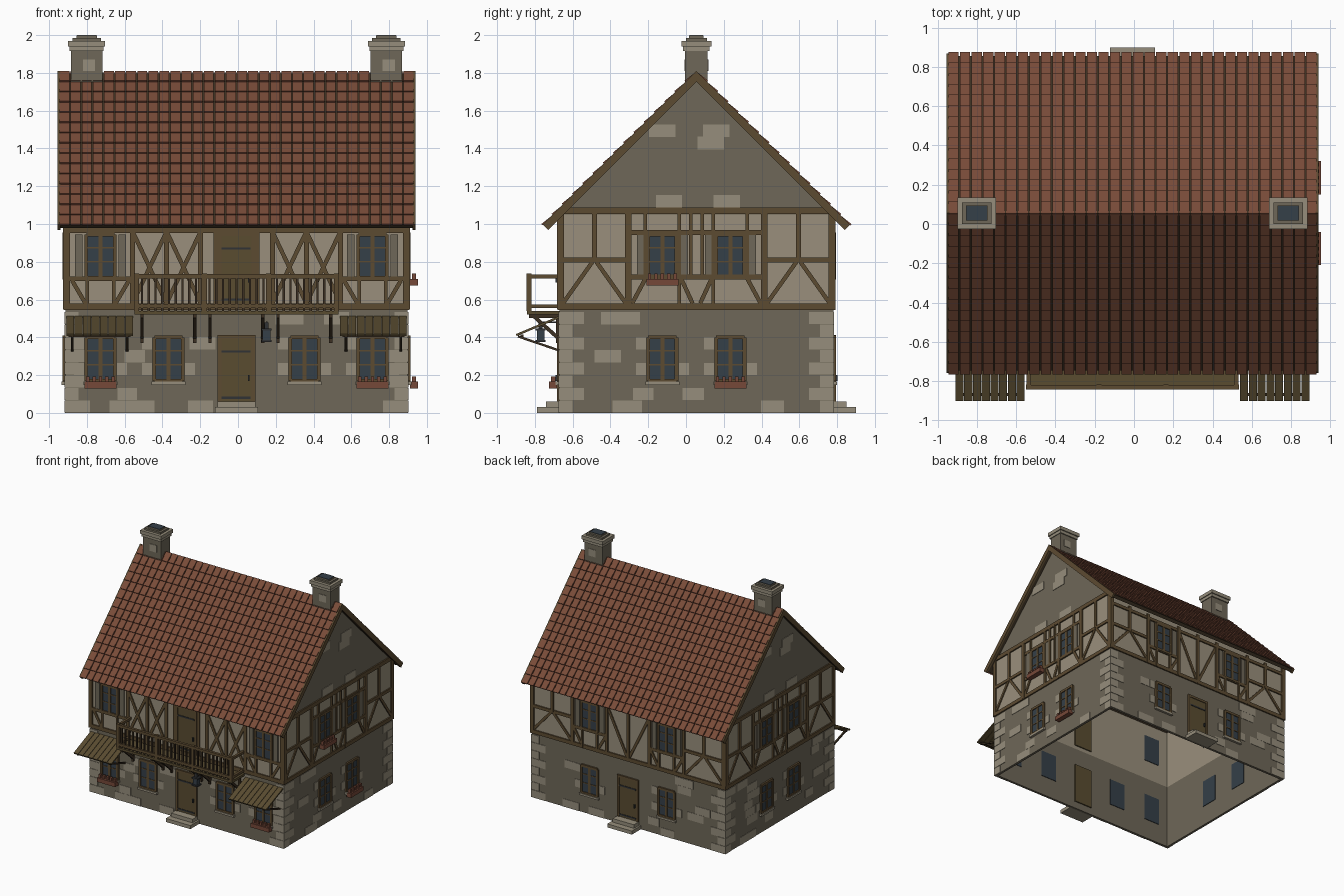
import bpy, bmesh, math, random
from mathutils import Matrix, Vector

if "Cube" in bpy.data.objects:
    bpy.data.objects.remove(bpy.data.objects["Cube"])
random.seed(7)

COLOURS = {
    "stone": (0.158, 0.137, 0.098), "pale_stone": (0.305, 0.27, 0.2),
    "plaster": (0.32, 0.275, 0.2), "timber": (0.108, 0.07, 0.031),
    "dark_timber": (0.045, 0.03, 0.016), "tile": (0.19, 0.07, 0.04),
    "glass": (0.035, 0.05, 0.065), "terracotta": (0.18, 0.065, 0.04),
    "plank": (0.1, 0.072, 0.03), "iron": (0.03, 0.032, 0.035),
}
MATS = {}
for name, rgb in COLOURS.items():
    m = bpy.data.materials.new(name)
    m.use_nodes = True
    m.diffuse_color = (*rgb, 1)
    m.node_tree.nodes["Principled BSDF"].inputs["Base Color"].default_value = (*rgb, 1)
    MATS[name] = m

HX, HY = 0.906, 0.725            # half size of the house
FLOOR, EAVE, RIDGE = 0.55, 1.05, 1.81
BASE = Matrix.Translation((-0.008, 0.055, 0))


def frame(u, n, origin):
    """Local axes: u along the wall, n outward, z up."""
    w = Vector((0, 0, 1))
    m = Matrix((u, n, w)).transposed().to_4x4()
    return BASE @ Matrix.Translation(origin) @ m


FRONT = frame((1, 0, 0), (0, -1, 0), (0, -HY, 0))
BACK = frame((-1, 0, 0), (0, 1, 0), (0, HY, 0))
RIGHT = frame((0, 1, 0), (1, 0, 0), (HX, 0, 0))
LEFT = frame((0, -1, 0), (-1, 0, 0), (-HX, 0, 0))
WALLS = [(FRONT, HX), (BACK, HX), (RIGHT, HY), (LEFT, HY)]
PARTS = {}


def mesh_for(part, mat):
    return PARTS.setdefault(part, (bmesh.new(), mat))[0]


def box(part, mat, M, u, n, z):
    """Box from three (low, high) ranges in a local frame."""
    c = [(a + b) / 2 for a, b in (u, n, z)]
    s = [b - a for a, b in (u, n, z)]
    bmesh.ops.create_cube(mesh_for(part, mat), size=1,
                          matrix=M @ Matrix.Translation(c) @ Matrix.Diagonal((*s, 1)))


def bar(part, mat, M, p, q, wide, thick):
    """Slanted bar between two local points."""
    p, q = Vector(p), Vector(q)
    rot = (q - p).to_track_quat('X', 'Z').to_matrix().to_4x4()
    size = Matrix.Diagonal(((q - p).length, wide, thick, 1))
    bmesh.ops.create_cube(mesh_for(part, mat), size=1,
                          matrix=M @ Matrix.Translation((p + q) / 2) @ rot @ size)


def post(M, u, z0, z1, w=0.026):
    box("timber_frame", "timber", M, (u - w / 2, u + w / 2), (-0.005, 0.012), (z0, z1))


def rail(M, u0, u1, z, w=0.026):
    box("timber_frame", "timber", M, (u0, u1), (-0.005, 0.011), (z - w / 2, z + w / 2))


def brace(M, u0, z0, u1, z1):
    bar("timber_frame", "timber", M, (u0, 0.002, z0), (u1, 0.002, z1), 0.014, 0.022)


def window(M, u, z, flowers=False):
    w, h = 0.075, 0.115
    box("window_glass", "glass", M, (u - w, u + w), (-0.025, 0.006), (z - h, z + h))
    for s in (-1, 1):
        box("window_frames", "timber", M, (u + s * w - 0.01, u + s * w + 0.01), (0, 0.014), (z - h, z + h))
        box("window_frames", "timber", M, (u - w, u + w), (0, 0.014), (z + s * h - 0.01, z + s * h + 0.01))
    box("window_frames", "timber", M, (u - 0.01, u + 0.01), (0, 0.012), (z - h, z + h))
    for dz in (-0.03, 0.045):
        box("window_frames", "timber", M, (u - w, u + w), (0, 0.01), (z + dz - 0.004, z + dz + 0.004))
    if z < FLOOR:
        box("window_sills", "pale_stone", M, (u - 0.09, u + 0.09), (0, 0.02), (z - h - 0.022, z - h - 0.005))
    else:
        for s in (-1, 1):
            box("shutters", "stone", M, (u + s * 0.115 - 0.02, u + s * 0.115 + 0.02), (0, 0.009), (z - h, z + h))
    if flowers:
        b = z - h - 0.04
        box("flower_boxes", "terracotta", M, (u - 0.085, u + 0.085), (0.012, 0.055), (b, b + 0.035))
        for i in range(5):
            c = u - 0.068 + i * 0.034
            box("flower_pots", "terracotta", M, (c - 0.009, c + 0.009), (0.022, 0.045), (b + 0.03, b + 0.062))


def door(M, z0, z1):
    box("doors", "plank", M, (-0.085, 0.085), (-0.03, 0.008), (z0, z1))
    for s in (-1, 1):
        box("door_frames", "timber", M, (s * 0.09 - 0.01, s * 0.09 + 0.01), (0, 0.014), (z0, z1 + 0.01))
    box("door_frames", "timber", M, (-0.1, 0.1), (0, 0.014), (z1 - 0.008, z1 + 0.012))
    for z in (z0 + 0.02, z1 - 0.075):
        box("door_hinges", "iron", M, (-0.08, 0.075), (0, 0.012), (z - 0.006, z + 0.006))
    box("door_handles", "iron", M, (0.06, 0.07), (0, 0.022), (z0 + 0.11, z0 + 0.14))


# Hollow wall shells, corner stones, sill and top beams
for M, h in WALLS:
    box("ground_walls", "stone", M, (-h, h), (-0.02, 0), (0, FLOOR))
    box("upper_walls", "plaster", M, (-h, h), (-0.02, 0), (FLOOR, EAVE))
    for i in range(8):
        long = (i % 2 == 0) == (h == HX)
        w = 0.13 if long else 0.07
        z = i * 0.067
        for s in (-1, 1):
            a, b = sorted((s * (h - w), s * (h + 0.004)))
            box("corner_stones", "pale_stone", M, (a, b), (-0.01, 0.004), (z + 0.001, z + 0.065))
    rail(M, -h - 0.01, h + 0.01, 0.562, 0.032)
    for s in (-1, 1):
        post(M, s * (h - 0.008), FLOOR, 1.06, 0.034)

# Windows and doors, with loose pale stones kept clear of them
GROUND = [(FRONT, HX, (-0.72, -0.36, 0.36, 0.72), True), (BACK, HX, (-0.36, 0.36), True),
          (RIGHT, HY, (-0.18, 0.18), False), (LEFT, HY, (-0.18, 0.18), False)]
for M, h, spots, has_door in GROUND:
    for u in spots:
        window(M, u, 0.285, (M is FRONT and abs(u) > 0.5) or (M is RIGHT and u > 0))
        for s, z in ((-1, 0.335), (1, 0.2), (-1, 0.2)):
            a, b = sorted((u + s * 0.088, u + s * 0.14))
            box("loose_stones", "pale_stone", M, (a, b), (-0.005, 0.004), (z, z + 0.065))
    if has_door:
        door(M, 0.06, 0.4)
        box("door_steps", "pale_stone", M, (-0.115, 0.115), (0, 0.12), (0, 0.03))
        box("door_steps", "pale_stone", M, (-0.1, 0.1), (0, 0.07), (0.03, 0.06))
    blocked = [(u, 0.1) for u in spots] + ([(0, 0.11)] if has_door else [])
    for i in range(8):
        z = i * 0.067
        for k in range(3 if h == HX else 2):
            w = random.uniform(0.05, 0.08)
            u = random.uniform(-h + 0.2, h - 0.2)
            hit = any(abs(u - c) < r + w for c, r in blocked)
            if not hit or z < 0.08 or z > 0.42 and abs(u) > 0.2:
                if not (has_door and abs(u) < 0.11 + w):
                    box("loose_stones", "pale_stone", M, (u - w, u + w), (-0.005, 0.003), (z, z + 0.066))

# Upper storey of both gable sides
for M in (RIGHT, LEFT):
    rail(M, -0.7, 0.7, 1.07, 0.034)
    for s in (-1, 1):
        post(M, s * 0.36, FLOOR, 1.06, 0.034)
        rail(M, min(s * 0.36, s * 0.72), max(s * 0.36, s * 0.72), 0.81)
        post(M, s * 0.54, 0.81, 1.06)
        brace(M, s * 0.71, 0.575, s * 0.55, 0.8)
        brace(M, s * 0.37, 0.575, s * 0.53, 0.8)
        for u in (0.03, 0.09, 0.27):
            post(M, s * u, 0.72, 1.06, 0.018)
        post(M, s * 0.09, FLOOR, 0.72, 0.018)
        brace(M, s * 0.34, 0.58, s * 0.27, 0.71)
        brace(M, s * 0.02, 0.58, s * 0.08, 0.71)
        window(M, s * 0.18, 0.83, M is RIGHT and s < 0)
    rail(M, -0.36, 0.36, 0.955)
    rail(M, -0.36, 0.36, 0.72)

# Upper storey of front and back
for M in (FRONT, BACK):
    rail(M, -HX, HX, 0.965)
    for s in (-1, 1):
        if M is FRONT:
            for u in (0.55, 0.37, 0.19, 0.11):
                post(M, s * u, FLOOR, 1.0)
            for a, b in ((0.19, 0.37), (0.37, 0.55)):
                brace(M, s * a, 0.58, s * b, 0.96)
                brace(M, s * b, 0.58, s * a, 0.96)
            window(M, s * 0.72, 0.83)
            span, c = (0.55, 0.9), 0.72
        else:
            for u in (0.0, 0.2, 0.52):
                post(M, s * u, FLOOR, 1.0)
            rail(M, min(s * 0.52, s * 0.9), max(s * 0.52, s * 0.9), 0.78)
            post(M, s * 0.71, 0.78, 1.0)
            brace(M, s * 0.89, 0.58, s * 0.72, 0.77)
            brace(M, s * 0.53, 0.58, s * 0.7, 0.77)
            brace(M, s * 0.01, 0.58, s * 0.19, 0.95)
            window(M, s * 0.36, 0.83)
            span, c = (0.2, 0.52), 0.36
        rail(M, min(s * span[0], s * span[1]), max(s * span[0], s * span[1]), 0.71)
        for k in (-1, 1):
            post(M, s * (c + k * 0.07), FLOOR, 0.71, 0.018)
            brace(M, s * (c + k * 0.15), 0.7, s * (c + k * 0.08), 0.58)
door(FRONT, 0.58, 0.945)

# Stone gables
for M in (RIGHT, LEFT):
    bm = mesh_for("gables", "stone")
    ring = [[bm.verts.new(M @ Vector((u, n, z))) for u, z in ((-0.72, 1.05), (0.72, 1.05), (0, 1.765))]
            for n in (-0.02, 0)]
    bm.faces.new(ring[0])
    bm.faces.new(ring[1])
    for i in range(3):
        j = (i + 1) % 3
        bm.faces.new((ring[0][i], ring[0][j], ring[1][j], ring[1][i]))
    for u, z in ((-0.18, 1.46), (0.075, 1.395), (0.105, 1.46), (-0.145, 1.085), (0.16, 1.085)):
        box("gable_stones", "pale_stone", M, (u - 0.07, u + 0.07), (-0.005, 0.004), (z, z + 0.068))

# Roof slopes: deck, rows of lifted tiles and gable edge boards
ROWS, COLS, RUN, RX = 15, 32, 1.15, 0.94
for s in (-1, 1):
    axes = Matrix(((1, 0, 0), Vector((0, s, -1)).normalized(), Vector((0, s, 1)).normalized()))
    R = BASE @ Matrix.Translation((0, 0, RIDGE)) @ axes.transposed().to_4x4()
    box("roof_deck", "dark_timber", R, (-RX, RX), (0.005, RUN - 0.01), (-0.035, -0.008))
    for r in range(ROWS):
        y = r * RUN / ROWS
        for c in range(COLS):
            x = -RX + (c + 0.5) * 2 * RX / COLS
            bar("roof_tiles", "tile", R, (x, y, -0.006), (x, y + RUN / ROWS + 0.004, 0.003),
                2 * RX / COLS - 0.007, 0.009)
    for e in (-1, 1):
        box("gable_boards", "timber", R, (e * RX - 0.008, e * RX + 0.008), (0, RUN), (-0.04, 0.0))

# Chimneys
for s in (-1, 1):
    C = BASE @ Matrix.Translation((s * 0.793, 0, 0))
    for part, mat, hx, hy, z0, z1 in (
            ("chimney_shafts", "stone", 0.083, 0.06, 1.752, 1.93),
            ("chimney_shafts", "stone", 0.04, 0.04, 1.7, 1.76),
            ("chimney_caps", "pale_stone", 0.09, 0.07, 1.915, 1.94),
            ("chimney_caps", "pale_stone", 0.098, 0.08, 1.94, 1.97),
            ("chimney_necks", "stone", 0.075, 0.055, 1.97, 1.985),
            ("chimney_necks", "stone", 0.055, 0.038, 1.985, 1.997),
            ("chimney_flues", "glass", 0.052, 0.036, 1.99, 2.0)):
        box(part, mat, C, (-hx, hx), (-hy, hy), (z0, z1))
    box("chimney_stones", "pale_stone", C, (-0.02, 0.045), (-0.064, 0.064), (1.81, 1.87))

# Balcony with railing and brackets
box("balcony_floor", "plank", FRONT, (-0.54, 0.54), (0, 0.172), (0.52, 0.54))
for z in (0.565, 0.722):
    box("balcony_rails", "timber", FRONT, (-0.54, 0.54), (0.15, 0.172), (z - 0.01, z + 0.012))
    for s in (-1, 1):
        box("balcony_rails", "timber", FRONT, (s * 0.53 - 0.01, s * 0.53 + 0.01), (0, 0.16), (z - 0.01, z + 0.01))
for u in (-0.53, -0.17, 0.17, 0.53):
    box("balcony_posts", "timber", FRONT, (u - 0.013, u + 0.013), (0.147, 0.174), (0.54, 0.738))
for i in range(29):
    u = -0.5 + i / 28
    box("balusters", "dark_timber", FRONT, (u - 0.006, u + 0.006), (0.154, 0.167), (0.54, 0.72))
for u in (0.14, 0.22, 0.5):
    for s in (-1, 1):
        bar("balcony_brackets", "dark_timber", FRONT, (s * u, 0.0, 0.39), (s * u, 0.145, 0.52), 0.018, 0.02)
        box("balcony_brackets", "dark_timber", FRONT, (s * u - 0.009, s * u + 0.009), (0, 0.018), (0.37, 0.52))
        box("balcony_brackets", "dark_timber", FRONT, (s * u - 0.009, s * u + 0.009), (0, 0.16), (0.503, 0.52))

# Plank awnings on struts
for s in (-1, 1):
    for i in range(8):
        u = s * (0.569 + i * 0.0445)
        bar("awnings", "plank", FRONT, (u, 0, 0.508), (u, 0.228, 0.412), 0.041, 0.012)
    for u in (0.58, 0.87):
        bar("awning_struts", "dark_timber", FRONT, (s * u, 0, 0.33), (s * u, 0.22, 0.405), 0.014, 0.012)
    box("awning_struts", "dark_timber", FRONT, (min(s * 0.56, s * 0.89), max(s * 0.56, s * 0.89)),
        (0.19, 0.205), (0.402, 0.416))

# Hanging lantern
box("lantern_arm", "iron", FRONT, (0.155, 0.163), (0, 0.11), (0.475, 0.483))
box("lantern_body", "glass", FRONT, (0.139, 0.179), (0.08, 0.12), (0.385, 0.435))
for z in (0.375, 0.435):
    box("lantern_caps", "iron", FRONT, (0.132, 0.186), (0.073, 0.127), (z, z + 0.012))
box("lantern_caps", "iron", FRONT, (0.149, 0.169), (0.09, 0.11), (0.445, 0.478))

# Turn every part into an object
for name, (bm, mat) in PARTS.items():
    bmesh.ops.recalc_face_normals(bm, faces=bm.faces)
    me = bpy.data.meshes.new(name)
    bm.to_mesh(me)
    bm.free()
    me.materials.append(MATS[mat])
    bpy.context.collection.objects.link(bpy.data.objects.new(name, me))
